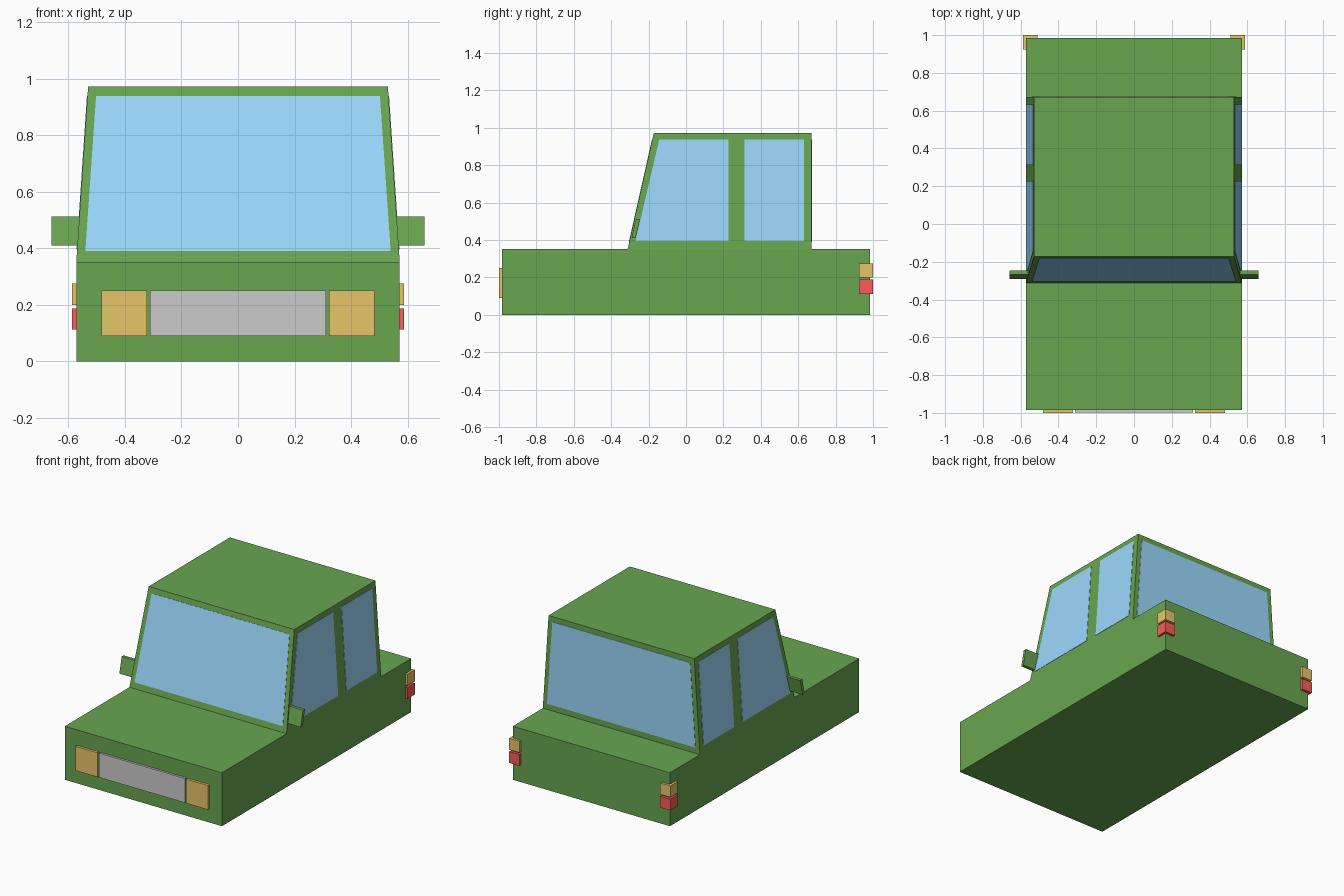
import bpy
import bmesh
from mathutils import Vector

if "Cube" in bpy.data.objects:
    bpy.data.objects.remove(bpy.data.objects["Cube"])


def material(name, rgb):
    m = bpy.data.materials.new(name)
    m.diffuse_color = (*rgb, 1)
    m.use_nodes = True
    m.node_tree.nodes["Principled BSDF"].inputs["Base Color"].default_value = m.diffuse_color
    return m


GREEN = material("green_paint", (0.14, 0.38, 0.08))
GLASS = material("glass", (0.33, 0.69, 0.98))
AMBER = material("amber_lamp", (0.80, 0.56, 0.14))
RED = material("red_lamp", (0.95, 0.11, 0.10))


def prism(name, base, cap, mat=None):
    """Solid joining two matching outlines."""
    bm = bmesh.new()
    a = [bm.verts.new(p) for p in base]
    b = [bm.verts.new(p) for p in cap]
    n = len(a)
    bm.faces.new(a)
    bm.faces.new(b)
    for i in range(n):
        j = (i + 1) % n
        bm.faces.new((a[i], a[j], b[j], b[i]))
    bmesh.ops.recalc_face_normals(bm, faces=bm.faces)
    mesh = bpy.data.meshes.new(name)
    bm.to_mesh(mesh)
    bm.free()
    obj = bpy.data.objects.new(name, mesh)
    bpy.context.collection.objects.link(obj)
    if mat:
        mesh.materials.append(mat)
    return obj


def box(name, x, y, z, mat=None):
    outline = [(x[0], y[0]), (x[1], y[0]), (x[1], y[1]), (x[0], y[1])]
    return prism(name, [(*p, z[0]) for p in outline], [(*p, z[1]) for p in outline], mat)


def pane(name, outline, outward):
    """Thin glass sheet lying almost flush on a cabin wall."""
    pts = [Vector(p) for p in outline]
    n = (pts[1] - pts[0]).cross(pts[2] - pts[0]).normalized()
    if n.dot(Vector(outward)) < 0:
        n = -n
    return prism(name, [p - n * 0.005 for p in pts], [p + n * 0.002 for p in pts], GLASS)


def mirror(obj):
    obj.modifiers.new("mirror", "MIRROR").use_axis[0] = True


W, WR = 0.572, 0.530          # half widths at waist and roof
Z0, Z1 = 0.352, 0.973         # waist and roof heights


def wall_x(z):
    return W + (WR - W) * (z - Z0) / (Z1 - Z0)


def screen_y(z):
    return -0.312 + 0.14 * (z - Z0) / (Z1 - Z0)


# lower body and tapered cabin
box("body", (-W, W), (-0.984, 0.984), (0, Z0), GREEN)
prism("cabin",
      [(-W, -0.312, Z0), (W, -0.312, Z0), (W, 0.672, Z0), (-W, 0.672, Z0)],
      [(-WR, -0.172, Z1), (WR, -0.172, Z1), (WR, 0.672, Z1), (-WR, 0.672, Z1)], GREEN)

# windscreen and rear window
lo, hi = 0.39, 0.938
for name, yl, yh, out in (("windscreen", screen_y(lo), screen_y(hi), (0, -1, 0)),
                          ("rear_window", 0.672, 0.672, (0, 1, 0))):
    pane(name, [(-0.54, yl, lo), (0.54, yl, lo), (0.502, yh, hi), (-0.502, yh, hi)], out)

# side windows
lo = 0.396
for name, yl, yh, yb in (("front_side_window", -0.27, -0.143, 0.227),
                         ("rear_side_window", 0.313, 0.313, 0.632)):
    mirror(pane(name, [(wall_x(lo), yl, lo), (wall_x(lo), yb, lo),
                       (wall_x(hi), yb, hi), (wall_x(hi), yh, hi)], (1, 0, 0)))

# door mirrors, raked with the windscreen
mirror(prism("door_mirror",
             [(0.55, -0.291, 0.41), (0.66, -0.291, 0.41), (0.66, -0.27, 0.41), (0.55, -0.27, 0.41)],
             [(0.55, -0.267, 0.513), (0.66, -0.267, 0.513), (0.66, -0.246, 0.513), (0.55, -0.246, 0.513)],
             GREEN))

# grille and headlights
box("grille", (-0.312, 0.312), (-0.998, -0.97), (0.09, 0.25))
mirror(box("headlight", (0.322, 0.482), (-1.0, -0.97), (0.09, 0.25), AMBER))

# wraparound tail lamps
mirror(box("rear_indicator", (0.512, 0.587), (0.925, 1.0), (0.2, 0.275), AMBER))
mirror(box("tail_lamp", (0.512, 0.587), (0.925, 1.0), (0.113, 0.188), RED))
